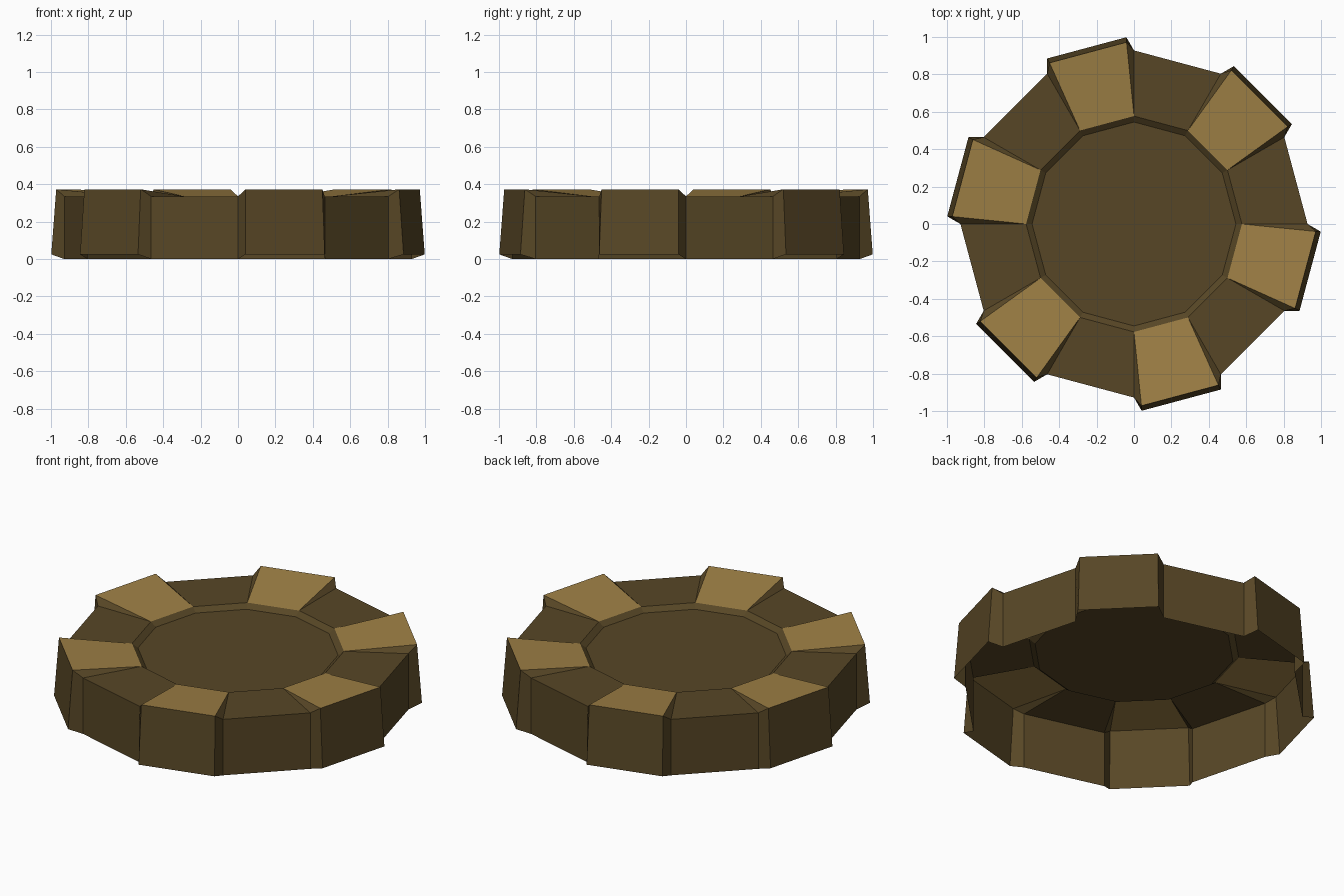
import bpy
import bmesh
from math import cos, sin, radians
from mathutils import Vector, Matrix

cube = bpy.data.objects.get("Cube")
if cube:
    bpy.data.objects.remove(cube, do_unlink=True)

SIDES = 12
STEP = radians(360 / SIDES)
INNER, OUTER, DISC = 0.577, 0.928, 0.545    # corner radii
RIM_Z, DISC_Z = 0.335, 0.31


def material(name, color):
    mat = bpy.data.materials.new(name)
    mat.use_nodes = True
    mat.diffuse_color = color
    mat.node_tree.nodes["Principled BSDF"].inputs["Base Color"].default_value = color
    return mat


brown = material("dark brown", (0.096, 0.062, 0.019, 1))
tan = material("tan", (0.345, 0.217, 0.06, 1))


def corner(radius, i, z):
    return Vector((radius * cos(i * STEP), radius * sin(i * STEP), z))


def build(name, faces):
    """Make a flat-shaded object from (points, material index) pairs."""
    bm = bmesh.new()
    for points, index in faces:
        face = bm.faces.new([bm.verts.new(p) for p in points])
        face.material_index = index
    bmesh.ops.remove_doubles(bm, verts=bm.verts, dist=0.0005)
    mesh = bpy.data.meshes.new(name)
    bm.to_mesh(mesh)
    bm.free()
    mesh.materials.append(brown)
    mesh.materials.append(tan)
    obj = bpy.data.objects.new(name, mesh)
    bpy.context.collection.objects.link(obj)
    return obj


# Sunken centre disc with its bevelled border
centre = [([corner(DISC, i, DISC_Z) for i in range(SIDES)], 0)]
for i in range(SIDES):
    centre.append(([corner(DISC, i, DISC_Z), corner(INNER, i, RIM_Z),
                    corner(INNER, i + 1, RIM_Z), corner(DISC, i + 1, DISC_Z)], 0))
build("centre_disc", centre)

# Flat rim segments and their walls, open underneath
rim = []
for i in range(0, SIDES, 2):
    a, b = corner(OUTER, i, RIM_Z), corner(OUTER, i + 1, RIM_Z)
    rim.append(([corner(INNER, i, RIM_Z), a, b, corner(INNER, i + 1, RIM_Z)], 0))
    rim.append(([a, corner(OUTER, i, 0), corner(OUTER, i + 1, 0), b], 0))
build("rim_segments", rim)

# Raised tabs: tan sloping top, brown outer wall and side slivers
tabs = []
for i in range(1, SIDES, 2):
    turn = Matrix.Rotation((i + 0.5) * STEP, 3, 'Z')
    top = [turn @ Vector((0.949, s * 0.213, 0.373)) for s in (-1, 1)]
    low = [turn @ Vector((0.975, s * 0.219, 0.025)) for s in (-1, 1)]
    inner = [corner(INNER, i + k, RIM_Z) for k in (0, 1)]
    tabs.append(([inner[0], top[0], top[1], inner[1]], 1))
    tabs.append(([top[0], low[0], low[1], top[1]], 0))
    for k in (0, 1):
        edge, foot = corner(OUTER, i + k, RIM_Z), corner(OUTER, i + k, 0)
        for points in ([inner[k], edge, top[k]], [edge, foot, low[k], top[k]]):
            tabs.append((points[::-1] if k else points, 0))
build("raised_tabs", tabs)
